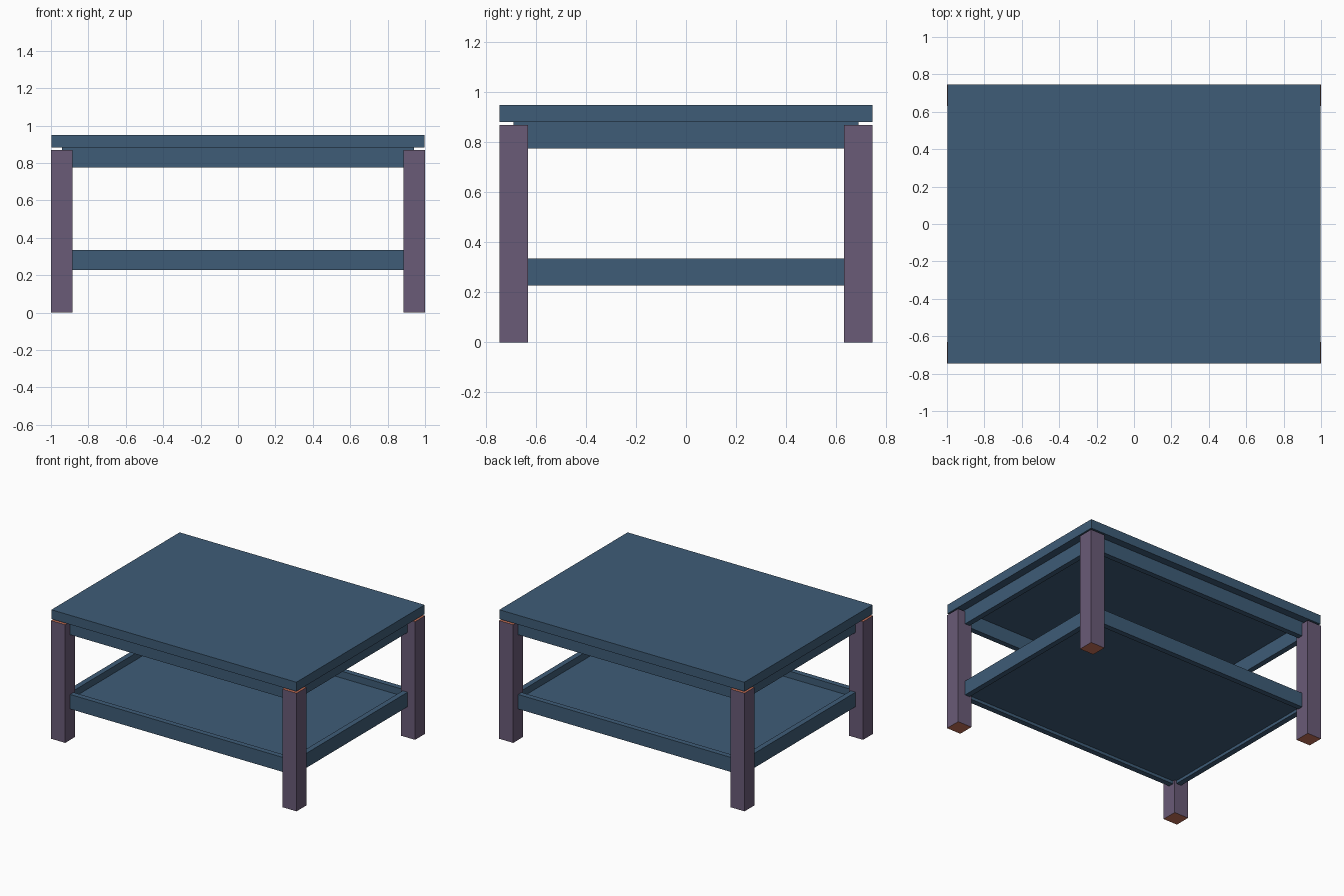
import bpy
import bmesh

if "Cube" in bpy.data.objects:
    bpy.data.objects.remove(bpy.data.objects["Cube"])


def material(name, rgb):
    lin = [(c / 255 / 12.92) if c < 11 else ((c / 255 + 0.055) / 1.055) ** 2.4 for c in rgb]
    m = bpy.data.materials.new(name)
    m.diffuse_color = (*lin, 1)
    m.use_nodes = True
    m.node_tree.nodes["Principled BSDF"].inputs["Base Color"].default_value = m.diffuse_color
    return m


BLUE = material("slate blue", (62, 92, 119))
PLUM = material("muted plum", (106, 91, 119))
END = material("terracotta end", (200, 115, 90))


def box(name, x0, x1, y0, y1, z0, z1, mats):
    """Box between two corners; a second material goes on its top and bottom."""
    bm = bmesh.new()
    bmesh.ops.create_cube(bm, size=1)
    for v in bm.verts:
        v.co = ((x0 + x1) / 2 + v.co.x * (x1 - x0),
                (y0 + y1) / 2 + v.co.y * (y1 - y0),
                (z0 + z1) / 2 + v.co.z * (z1 - z0))
    bm.normal_update()
    if len(mats) > 1:
        for f in bm.faces:
            f.material_index = int(abs(f.normal.z) > 0.5)
    me = bpy.data.meshes.new(name)
    bm.to_mesh(me)
    bm.free()
    for m in mats:
        me.materials.append(m)
    ob = bpy.data.objects.new(name, me)
    bpy.context.collection.objects.link(ob)
    return ob


HX, HY = 1.0, 0.747      # half size of the table
LEG = 0.115              # leg width
FX, FY = 0.94, 0.69      # outer half size of the rail frames
T = 0.04                 # rail thickness

# Table top
box("table_top", -HX + 0.002, HX - 0.002, -HY + 0.001, HY - 0.001, 0.882, 0.95, [BLUE])

# Four legs with differently coloured ends
for sx, nx in ((-1, "left"), (1, "right")):
    for sy, ny in ((-1, "front"), (1, "back")):
        xs = sorted((sx * HX, sx * (HX - LEG)))
        ys = sorted((sy * HY, sy * (HY - LEG)))
        box(f"{ny}_{nx}_leg", *xs, *ys, 0, 0.87, [PLUM, END])


# Rail frames: the apron under the top and the rim of the shelf
def frame(name, z0, z1):
    for s, n in ((-1, "front"), (1, "back")):
        box(f"{n}_{name}", -FX, FX, *sorted((s * FY, s * (FY - T))), z0, z1, [BLUE])
    for s, n in ((-1, "left"), (1, "right")):
        box(f"{n}_{name}", *sorted((s * FX, s * (FX - T))), -FY + T, FY - T, z0, z1, [BLUE])


frame("apron", 0.775, 0.882)
frame("shelf_rail", 0.228, 0.335)

# Shelf panel set inside its rails
box("shelf_panel", -FX + T, FX - T, -FY + T, FY - T, 0.25, 0.285, [BLUE])
